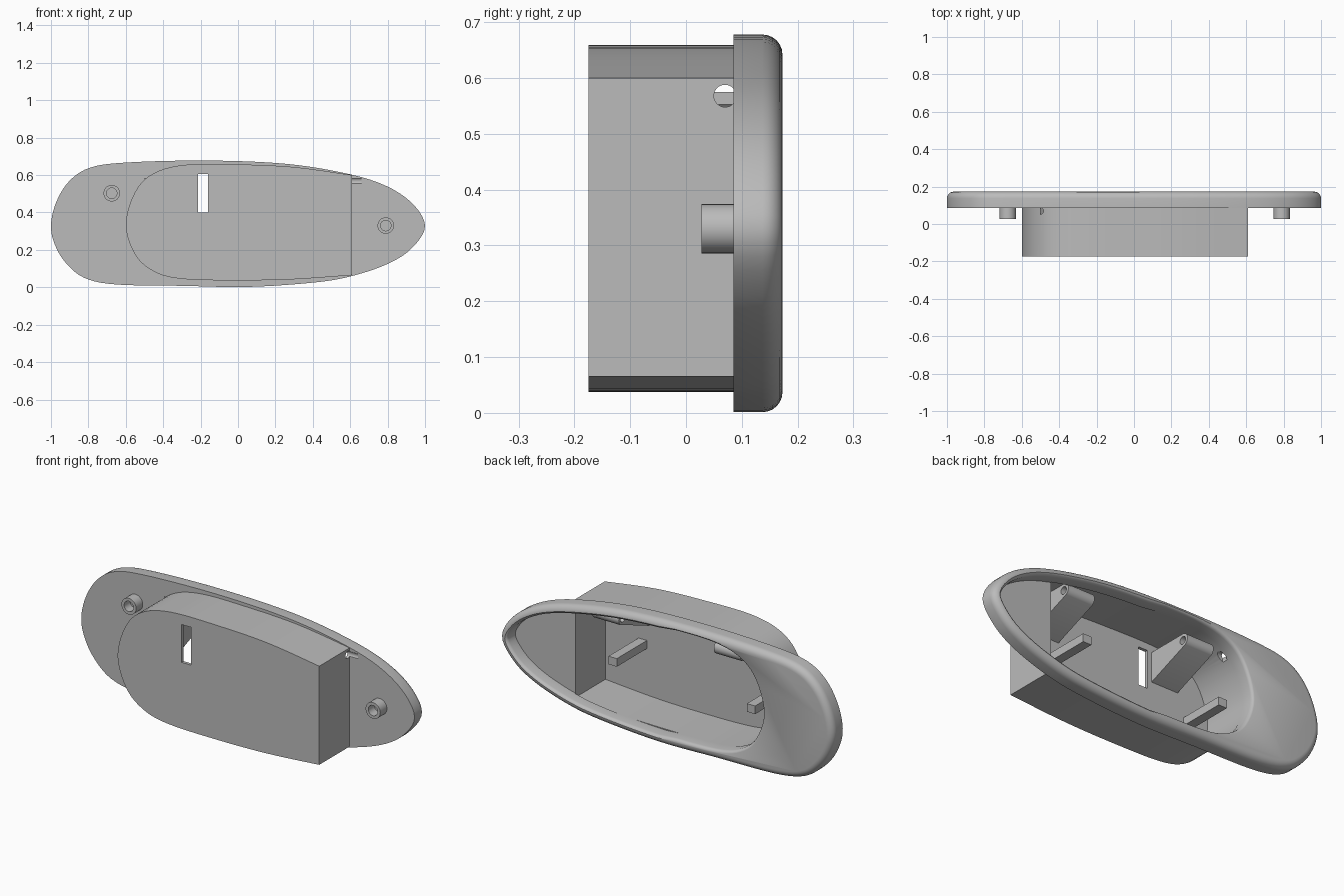
import bpy, bmesh, math
from mathutils import Vector

old = bpy.data.objects.get("Cube")
if old:
    bpy.data.objects.remove(old, do_unlink=True)

grey = bpy.data.materials.new("light grey")
grey.use_nodes = True
grey.diffuse_color = (0.5, 0.5, 0.5, 1)
grey.node_tree.nodes["Principled BSDF"].inputs["Base Color"].default_value = (0.5, 0.5, 0.5, 1)


def spline(pts, closed, steps=5):
    """Smooth curve through (x, z) points."""
    p = [Vector(q) for q in pts]
    n = len(p)
    out = []
    for i in range(n if closed else n - 1):
        if closed:
            a, b, c, d = (p[(i + k) % n] for k in (-1, 0, 1, 2))
        else:
            a, b, c, d = (p[min(max(i + k, 0), n - 1)] for k in (-1, 0, 1, 2))
        for s in range(steps):
            t = s / steps
            out.append(0.5 * (2 * b + (c - a) * t + (2 * a - 5 * b + 4 * c - d) * t * t
                              + (3 * b - a - 3 * c + d) * t ** 3))
    if not closed:
        out.append(p[-1])
    return out


def inset(line, amount):
    """Mitred inset of a clockwise outline."""
    out = []
    for i, p in enumerate(line):
        e1 = (p - line[i - 1]).normalized()
        e2 = (line[(i + 1) % len(line)] - p).normalized()
        n1, n2 = Vector((e1.y, -e1.x)), Vector((e2.y, -e2.x))
        out.append(p + (n1 + n2) * amount / (1 + n1.dot(n2)))
    return out


def make(name, bm):
    bmesh.ops.recalc_face_normals(bm, faces=bm.faces[:])
    me = bpy.data.meshes.new(name)
    bm.to_mesh(me)
    bm.free()
    me.materials.append(grey)
    ob = bpy.data.objects.new(name, me)
    bpy.context.collection.objects.link(ob)
    return ob


def loft(name, line, levels):
    """Solid through copies of an outline at (y, inset) levels."""
    bm = bmesh.new()
    rings = [[bm.verts.new((q.x, y, q.y)) for q in inset(line, d)] for y, d in levels]
    n = len(line)
    for r, s in zip(rings, rings[1:]):
        for i in range(n):
            bm.faces.new((r[i], r[(i + 1) % n], s[(i + 1) % n], s[i]))
    bm.faces.new(rings[0])
    bm.faces.new(rings[-1][::-1])
    return make(name, bm)


def box(name, x, y, z):
    bm = bmesh.new()
    bmesh.ops.create_cube(bm, size=1)
    for v in bm.verts:
        v.co = [sum(r) / 2 + c * (r[1] - r[0]) for r, c in zip((x, y, z), v.co)]
    return make(name, bm)


def rod(name, start, end, radius):
    a, b = Vector(start), Vector(end)
    bm = bmesh.new()
    bmesh.ops.create_cone(bm, cap_ends=True, segments=32, radius1=radius, radius2=radius,
                          depth=(b - a).length)
    bm.transform((b - a).to_track_quat('Z', 'Y').to_matrix().to_4x4())
    bmesh.ops.translate(bm, verts=bm.verts[:], vec=(a + b) / 2)
    return make(name, bm)


def boolean(ob, tool, op='DIFFERENCE', keep=False):
    m = ob.modifiers.new("cut", 'BOOLEAN')
    m.object, m.operation, m.solver = tool, op, 'EXACT'
    dg = bpy.context.evaluated_depsgraph_get()
    me = bpy.data.meshes.new_from_object(ob.evaluated_get(dg))
    ob.modifiers.clear()
    ob.data = me
    if not keep:
        bpy.data.objects.remove(tool, do_unlink=True)


# Outlines, clockwise in x and z
flange_line = spline([(-1, .335), (-.97, .46), (-.9, .57), (-.79, .64), (-.6, .667), (-.2, .678),
                      (.2, .665), (.5, .625), (.75, .56), (.92, .46), (1, .33), (.93, .21),
                      (.8, .125), (.6, .058), (.4, .025), (.05, .002), (-.3, .008), (-.65, .015),
                      (-.82, .05), (-.92, .13), (-.98, .23)], True)
case_line = spline([(.61, .065), (.3, .043), (0, .037), (-.3, .045), (-.45, .085), (-.55, .175),
                    (-.6, .335), (-.55, .51), (-.45, .61), (-.28, .655), (0, .657), (.3, .643),
                    (.61, .6)], False)

# Recess outline: rim on the pointed end, case wall on the blunt end
rim = inset(flange_line, .045)
end = inset(case_line, .018)
recess_line = [p for p in end if p.x < -.02] + [p for p in rim if p.x > .02]

# Flange with rounded back edge, joined to the case
R, BACK = .036, .173
flange = loft("flange_housing", flange_line,
              [(.085, 0)] + [(BACK - R + R * math.sin(a), R - R * math.cos(a))
                             for a in (math.pi / 2 * k / 6 for k in range(7))])
boolean(flange, loft("case", case_line, [(-.175, 0), (.092, 0)]), 'UNION')

# Hollow recess with softened lip, and the case cavity
boolean(flange, loft("recess_cutter", recess_line,
                     [(.1, 0), (.155, 0), (.163, -.002), (.169, -.006), (BACK, -.013), (.2, -.013)]))
boolean(flange, loft("cavity_cutter", case_line, [(-.158, .016), (.103, .016)]))

# Slot in the front and the cross-drilled pin hole
boolean(flange, box("slot_cutter", (-.215, -.16), (-.3, -.1), (.4, .605)))
PIN_Y, PIN_Z = .07, .568
drill = rod("drill", (-.5, PIN_Y, PIN_Z), (.66, PIN_Y, PIN_Z), .02)
boolean(flange, drill, keep=True)
parts = [flange]

# Hinge lugs inside the case
for name, x in (("left_lug", .49), ("right_lug", -.24)):
    prof = [(-.165, .44)] + [(PIN_Y + .035 * math.cos(a), PIN_Z + .035 * math.sin(a))
                             for a in (math.radians(-60 + 15 * k) for k in range(11))]
    prof.append((-.165, PIN_Z + .035))
    bm = bmesh.new()
    f = bm.faces.new([bm.verts.new((x, y, z)) for y, z in prof])
    ext = bmesh.ops.extrude_face_region(bm, geom=[f])["geom"]
    bmesh.ops.translate(bm, vec=(-.16, 0, 0),
                        verts=[g for g in ext if isinstance(g, bmesh.types.BMVert)])
    lug = make(name, bm)
    boolean(lug, drill, keep=True)
    parts.append(lug)
bpy.data.objects.remove(drill, do_unlink=True)

# Support bars rising from the case floor
for name, x, z in (("left_bar", .37, .335), ("right_bar", -.46, .3)):
    parts.append(box(name, (x - .025, x + .025), (-.165, .1), (z - .022, z + .022)))

# Hollow mounting studs on the front of the flange
for name, x, z in (("right_stud", -.675, .503), ("left_stud", .79, .33)):
    stud = rod(name, (x, .028, z), (x, .09, z), .044)
    boolean(stud, rod("bore", (x, 0, z), (x, .08, z), .028))
    parts.append(stud)

# Smooth shading with sharp edges kept
bpy.ops.object.select_all(action='DESELECT')
for ob in parts:
    ob.select_set(True)
bpy.context.view_layer.objects.active = flange
bpy.ops.object.shade_smooth_by_angle(angle=math.radians(30))
